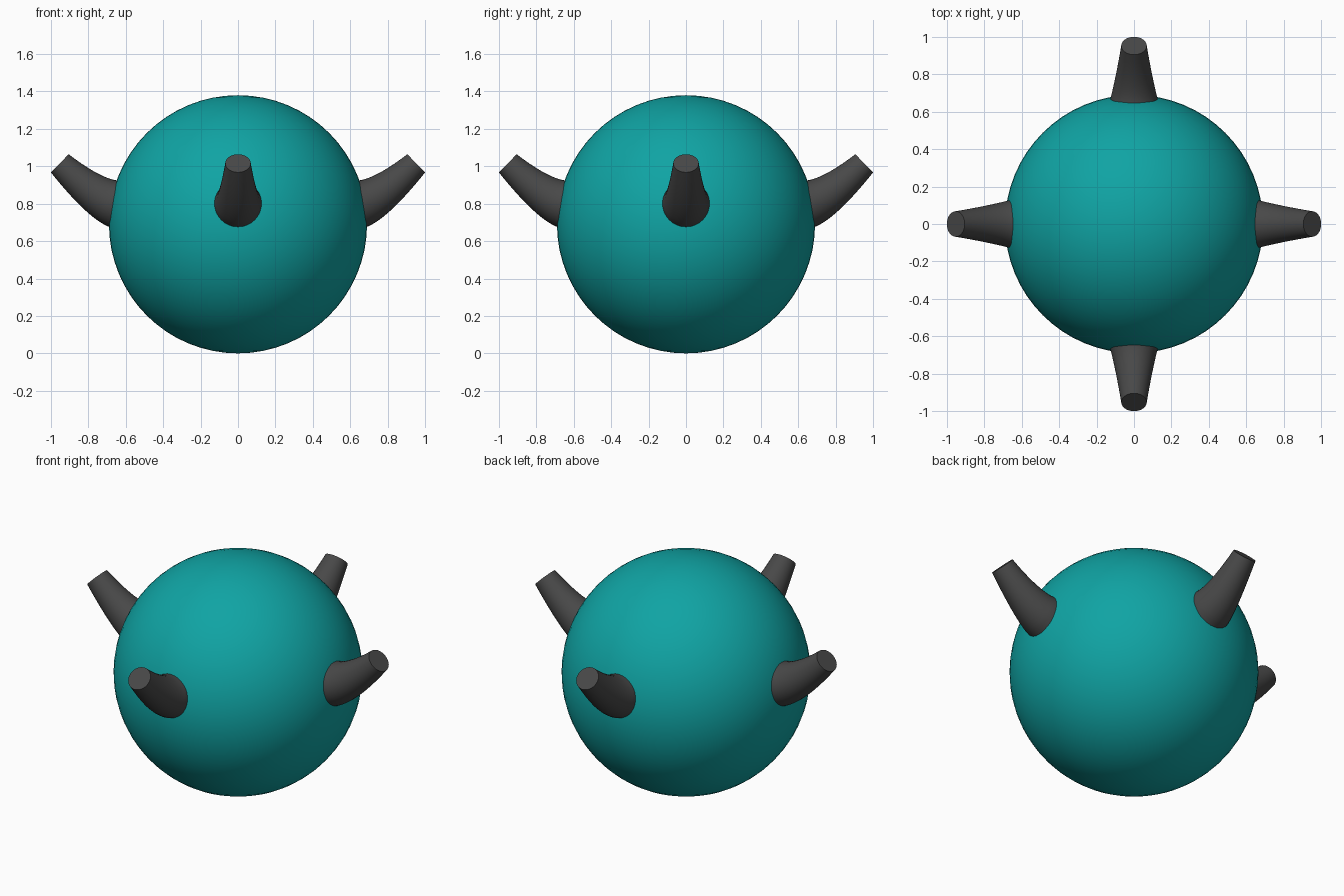
import bpy, bmesh, math
from mathutils import Vector

if "Cube" in bpy.data.objects:
    bpy.data.objects.remove(bpy.data.objects["Cube"])


def material(name, rgb):
    m = bpy.data.materials.new(name)
    m.diffuse_color = (*rgb, 1)
    m.use_nodes = True
    m.node_tree.nodes["Principled BSDF"].inputs["Base Color"].default_value = m.diffuse_color
    return m


teal = material("teal", (0.005, 0.37, 0.37))
charcoal = material("charcoal", (0.065, 0.065, 0.065))

# Round body
R = 0.69
bpy.ops.mesh.primitive_uv_sphere_add(segments=64, ring_count=32, radius=R, location=(0, 0, R))
body = bpy.context.object
body.name = "body"
body.data.materials.append(teal)
bpy.ops.object.shade_smooth()

# Curved, tapering horn: straight root inside the body, then a quadratic bend
ROOT, BASE, BEND, TIP = (Vector(p) for p in ((0.54, 0.758), (0.67, 0.805), (0.78, 0.845), (0.953, 1.016)))
SIDES, STEPS = 32, 10


def horn_sections():
    yield ROOT, BASE - ROOT, 0.135
    for i in range(STEPS + 1):
        t = i / STEPS
        p = BASE * (1 - t) ** 2 + BEND * 2 * t * (1 - t) + TIP * t * t
        d = (BEND - BASE) * (1 - t) + (TIP - BEND) * t
        yield p, d, 0.126 + (0.068 - 0.126) * t


def horn(name, angle):
    bm = bmesh.new()
    rings = []
    for p, d, r in horn_sections():
        d = d.normalized()
        ring = []
        for k in range(SIDES):
            a = math.tau * k / SIDES
            c, s = r * math.cos(a), r * math.sin(a)
            ring.append(bm.verts.new((p.x - d.y * c, s, p.y + d.x * c)))
        rings.append(ring)
    for a, b in zip(rings, rings[1:]):
        for k in range(SIDES):
            n = (k + 1) % SIDES
            bm.faces.new((a[k], a[n], b[n], b[k]))
    bm.faces.new(rings[0])
    bm.faces.new(rings[-1])
    bmesh.ops.recalc_face_normals(bm, faces=bm.faces)
    me = bpy.data.meshes.new(name)
    bm.to_mesh(me)
    bm.free()
    me.materials.append(charcoal)
    ob = bpy.data.objects.new(name, me)
    bpy.context.collection.objects.link(ob)
    ob.rotation_euler.z = angle
    bpy.ops.object.select_all(action='DESELECT')
    ob.select_set(True)
    bpy.context.view_layer.objects.active = ob
    bpy.ops.object.shade_smooth_by_angle(angle=math.radians(40))


# Four horns around the body
for i, side in enumerate(("right", "back", "left", "front")):
    horn(side + "_horn", i * math.pi / 2)
